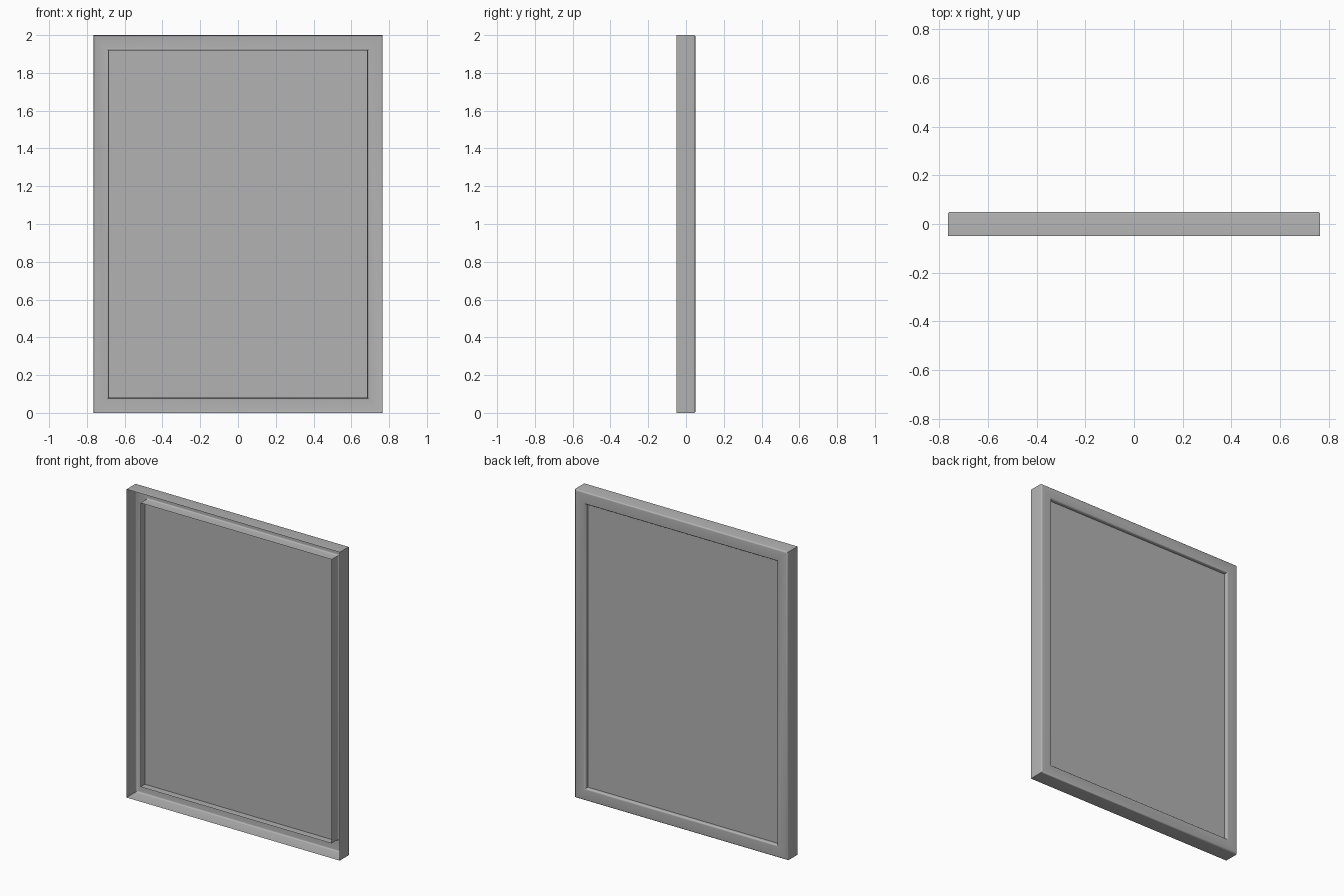
import bpy, bmesh
from math import sin, cos, pi

cube = bpy.data.objects.get("Cube")
if cube:
    bpy.data.objects.remove(cube, do_unlink=True)

W, H, D = 0.765, 1.0, 0.05      # half width, half height, half depth
BORDER, R = 0.079, 0.01         # frame border width, edge radius
LIP_Y, PANEL_Y = -0.02, 0.025

grey = bpy.data.materials.new("plain grey")
grey.use_nodes = True
colour = (0.45, 0.45, 0.45, 1)
grey.diffuse_color = colour
grey.node_tree.nodes["Principled BSDF"].inputs["Base Color"].default_value = colour


def rectangle(bm, inset, y):
    """Four corner vertices of an upright rectangle, inset from the outer size."""
    w, h = W - inset, H - inset
    return [bm.verts.new((sx * w, y, H + sz * h))
            for sx, sz in ((-1, -1), (1, -1), (1, 1), (-1, 1))]


def add_object(name, bm):
    mesh = bpy.data.meshes.new(name)
    bm.to_mesh(mesh)
    bm.free()
    mesh.materials.append(grey)
    ob = bpy.data.objects.new(name, mesh)
    bpy.context.collection.objects.link(ob)
    bpy.ops.object.select_all(action="DESELECT")
    ob.select_set(True)
    bpy.context.view_layer.objects.active = ob
    bpy.ops.object.shade_smooth_by_angle(angle=pi / 6)


# Hollow frame: outer wall, rounded back border, inner lip
arc = [i * pi / 8 for i in range(5)]
profile = [(0, -D)]
profile += [(R - R * cos(a), D - R + R * sin(a)) for a in arc]
profile += [(BORDER - R + R * sin(a), D - R + R * cos(a)) for a in arc]
profile += [(BORDER, LIP_Y)]
bm = bmesh.new()
rings = [rectangle(bm, *p) for p in profile]
for a, b in zip(rings, rings[1:]):
    for i in range(4):
        j = (i + 1) % 4
        bm.faces.new((a[i], b[i], b[j], a[j]))
add_object("frame", bm)

# Flat sheet set inside the lip
bm = bmesh.new()
bm.faces.new(reversed(rectangle(bm, BORDER, PANEL_Y)))
add_object("panel", bm)
